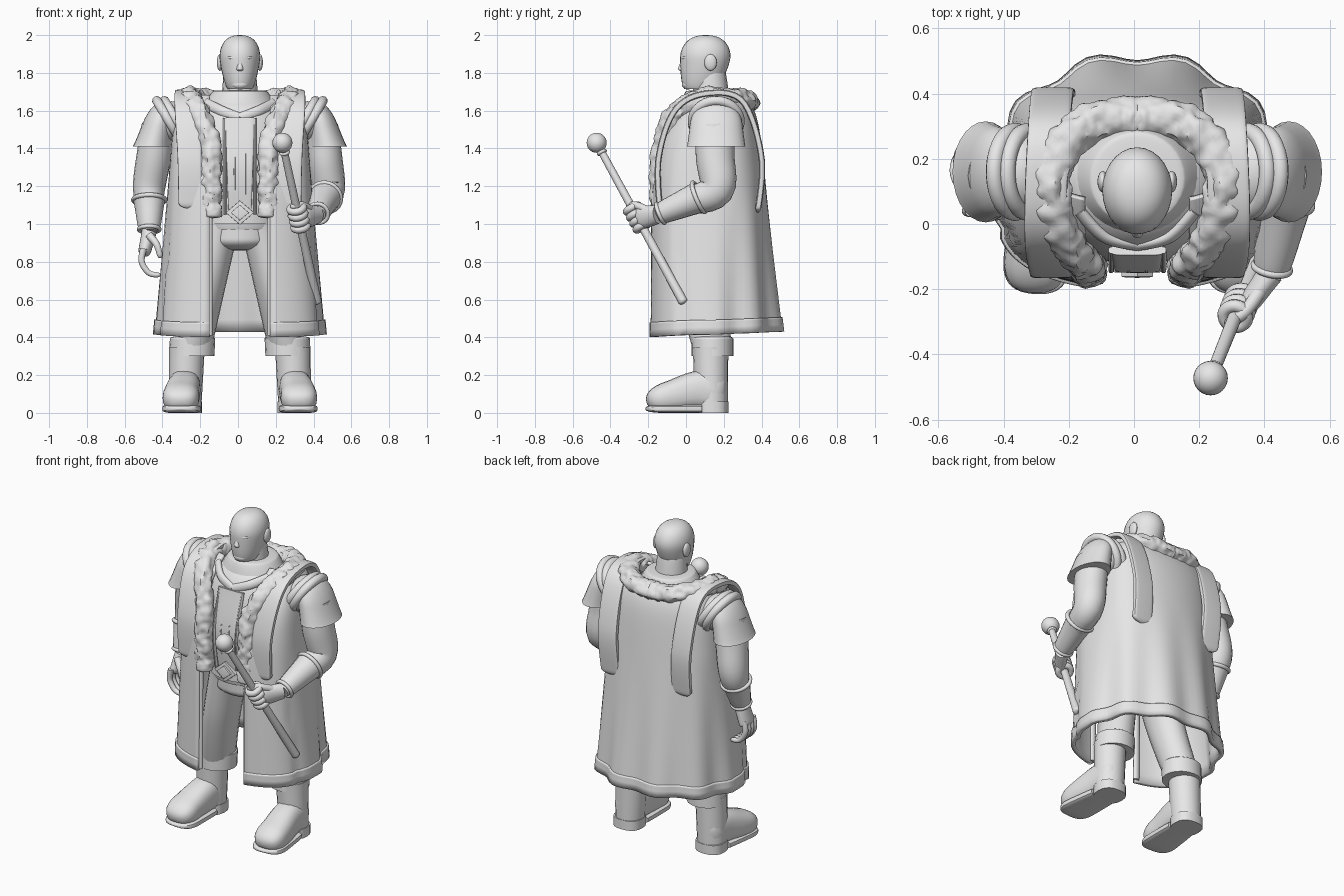
import bpy, bmesh, math
from mathutils import Vector, noise

if "Cube" in bpy.data.objects:
    bpy.data.objects.remove(bpy.data.objects["Cube"])

grey = 0.8
material = bpy.data.materials.new("plain grey")
material.use_nodes = True
material.diffuse_color = (grey, grey, grey, 1)
material.node_tree.nodes["Principled BSDF"].inputs["Base Color"].default_value = (grey, grey, grey, 1)

RIGHT, BACK, UP = Vector((1, 0, 0)), Vector((0, 1, 0)), Vector((0, 0, 1))
BODY_AXIS = 0.01


def finish(name, bm, mirror=False):
    bmesh.ops.recalc_face_normals(bm, faces=bm.faces)
    mesh = bpy.data.meshes.new(name)
    bm.to_mesh(mesh)
    bm.free()
    mesh.materials.append(material)
    obj = bpy.data.objects.new(name, mesh)
    bpy.context.collection.objects.link(obj)
    obj.location.x = BODY_AXIS
    bpy.ops.object.select_all(action="DESELECT")
    obj.select_set(True)
    bpy.context.view_layer.objects.active = obj
    bpy.ops.object.shade_smooth_by_angle(angle=math.radians(40))
    if mirror:
        obj.modifiers.new("Mirror", "MIRROR").use_mirror_merge = False
    return obj


def curve_point(path, t):
    """Point on a smooth curve through the path."""
    last = len(path) - 1
    i = min(int(t * last), last - 1)
    f = t * last - i
    a, b, c, d = (Vector(path[max(0, min(last, i + k))]) for k in (-1, 0, 1, 2))
    return b + (c - a + (2*a - 5*b + 4*c - d + (3*(b - c) + d - a) * f) * f) * f / 2


def power(value, exponent):
    return math.copysign(abs(value) ** exponent, value)


def skin(bm, rings, wrap):
    for a, b in zip(rings, rings[1:]):
        for k in range(len(a) if wrap else len(a) - 1):
            j = (k + 1) % len(a)
            bm.faces.new((a[k], a[j], b[j], b[k]))


def sweep(name, path, start, end=None, flat=1, end_flat=None, bulge=0, tip=0, butt=0, sharp=0.5,
          box=1, side=RIGHT, level=False, rough=0, segments=20, samples=32, mirror=False):
    """Tapered section along a path; tip and butt are the rounded shares of its ends."""
    end = start if end is None else end
    end_flat = flat if end_flat is None else end_flat
    ts = [(1 - math.cos(math.pi * i / samples)) / 2 for i in range(samples + 1)]
    points = [curve_point(path, t) for t in ts]
    bm, rings = bmesh.new(), []
    for i, (t, p) in enumerate(zip(ts, points)):
        u, v = RIGHT, BACK
        if not level:
            along = (points[min(i + 1, samples)] - points[max(i - 1, 0)]).normalized()
            u = (side - side.dot(along) * along).normalized()
            v = along.cross(u)
        r = start + (end - start) * t + bulge * math.sin(math.pi * t)
        for share, reach in ((tip, t), (butt, 1 - t)):
            if share and reach > 1 - share:
                r *= max(1 - ((reach - 1) / share + 1) ** 2, 0.001) ** sharp
        depth = r * (flat + (end_flat - flat) * t)
        ring = []
        for k in range(segments):
            angle = math.tau * k / segments
            off = u * r * power(math.cos(angle), box) + v * depth * power(math.sin(angle), box)
            co = p + off
            if rough:
                co += off.normalized() * rough * (noise.noise(co * 24) + noise.noise(co * 45) / 2)
            ring.append(bm.verts.new(co))
        rings.append(ring)
    skin(bm, rings, True)
    bm.faces.new(rings[0])
    bm.faces.new(rings[-1])
    finish(name, bm, mirror)


def ball(name, centre, size, mirror=False):
    bm = bmesh.new()
    bmesh.ops.create_uvsphere(bm, u_segments=24, v_segments=14, radius=1)
    for v in bm.verts:
        v.co = Vector(c + s * q for c, s, q in zip(centre, size, v.co))
    finish(name, bm, mirror)


def hoop(name, centre, axis, radius, thick, mirror=False):
    """Ring of round section about an axis."""
    u = axis.orthogonal().normalized()
    v = axis.normalized().cross(u)
    bm, rings = bmesh.new(), []
    for i in range(33):
        a = math.tau * i / 32
        out = u * math.cos(a) + v * math.sin(a)
        rings.append([bm.verts.new(Vector(centre) + out * (radius + thick * math.cos(b))
                                   + axis.normalized() * thick * math.sin(b))
                      for b in (math.tau * k / 10 for k in range(10))])
    skin(bm, rings, True)
    bmesh.ops.remove_doubles(bm, verts=bm.verts, dist=0.0001)
    finish(name, bm, mirror)


def cloth(name, top, grow, thick, rows):
    """Open-fronted coat shell from the hem up to a share of its full height."""
    bm, grid, columns, gap = bmesh.new(), [], 64, 0.16
    for i in range(rows + 1):
        h = top * math.sin(math.pi / 2 * i / rows)
        width = 0.425 - 0.09 * h - 0.12 * h ** 20
        front = 0.3 * h ** 8 - 0.19
        back = 0.5 - 0.14 * h - 0.1 * h ** 20
        loose = max(0, 1 - 1.5 * h)
        opening = math.asin(gap / width)
        row = []
        for k in range(columns + 1):
            a = opening + (math.tau - 2 * opening) * k / columns
            c = math.cos(a)
            y = (front + back) / 2 - (back - front) / 2 * power(c, 0.5 if c > 0 else 0.6 + 0.4 * loose)
            fold = grow - (0.04 * loose * math.cos(10 * a) if c < 0.3 else 0)
            z = 0.4 + 1.3 * h + 0.015 * loose * (1 - c)
            row.append(bm.verts.new((width * fold * math.sin(a), 0.1 + (y - 0.1) * fold, z)))
        grid.append(row)
    skin(bm, grid, False)
    solid = finish(name, bm).modifiers.new("Thickness", "SOLIDIFY")
    solid.thickness, solid.offset = thick, 0


def arm(name, shoulder, elbow, wrist, knuckles):
    """Arm with a rimmed bracer and a palm."""
    shoulder, elbow, wrist = Vector(shoulder), Vector(elbow), Vector(wrist)
    sweep(name, [shoulder, shoulder.lerp(elbow, 0.5), elbow, elbow.lerp(wrist, 0.5), wrist],
          start=0.09, end=0.042, flat=1.15, end_flat=1, bulge=0.02)
    cuff, hem = elbow.lerp(wrist, 0.3), elbow.lerp(wrist, 0.95)
    sweep(name + "_bracer", [cuff, hem], start=0.086, end=0.056)
    hoop(name + "_bracer_rim", cuff, wrist - elbow, 0.084, 0.012)
    hoop(name + "_bracer_rim", hem, wrist - elbow, 0.055, 0.011)
    sweep(name + "_palm", [wrist, knuckles], start=0.04, end=0.032, flat=1.2, end_flat=2, tip=0.3)


# Head and face
sweep("head", [(0, 0.075, 1.715), (0, 0.1, 1.86), (0, 0.105, 2)], start=0.065, end=0.105,
      flat=1.3, end_flat=1.2, bulge=0.02, tip=0.45, level=True, segments=28)
sweep("neck", [(0, 0.14, 1.58), (0, 0.125, 1.8)], start=0.105, end=0.085, level=True)
sweep("nose", [(0, -0.01, 1.87), (0, -0.028, 1.81)], start=0.01, end=0.021, tip=0.25, segments=12)
sweep("brow", [(0, -0.014, 1.867), (0.045, -0.008, 1.88), (0.08, 0.03, 1.88)], start=0.011, end=0.007,
      flat=1.3, side=UP, mirror=True)
ball("eye", (0.037, -0.002, 1.856), (0.018, 0.011, 0.008), mirror=True)
for z in (1.766, 1.781):
    ball("lip", (0, -0.006, z), (0.032, 0.015, 0.007))
ball("chin", (0, 0.01, 1.738), (0.045, 0.032, 0.026))
ball("ear", (0.106, 0.13, 1.855), (0.016, 0.033, 0.044), mirror=True)

# Tunic, collar, belt and diamond buckle
sweep("torso", [(0, 0.06, 0.97), (0, 0.1, 1.3), (0, 0.13, 1.68)], start=0.21, end=0.25, flat=0.8,
      bulge=0.05, tip=0.35, sharp=0.35, level=True, segments=32)
sweep("collar", [(0, 0.14, 1.58), (0, 0.14, 1.71)], start=0.23, end=0.135, flat=0.8, end_flat=1,
      tip=0.1, level=True, segments=32)
sweep("neckline", [(0.18, 0.04, 1.64), (0.1, -0.04, 1.6), (0, -0.065, 1.56)], start=0.018,
      flat=1.5, side=BACK, mirror=True)
sweep("tunic_panel", [(0, -0.115, 1.05), (0, -0.135, 1.3), (0, -0.08, 1.56)], start=0.06, end=0.08,
      flat=0.2, box=0.4)
for x in (0.028, 0.08):
    sweep("tunic_seam", [(x, -0.115, 1.05), (x, -0.14, 1.3), (x, -0.08, 1.56)], start=0.009,
          flat=1.2, segments=10, mirror=True)
sweep("belt", [(0, 0.06, 1), (0, 0.06, 1.05)], start=0.22, flat=0.86, level=True, segments=32)
sweep("hips", [(0, 0.06, 0.86), (0, 0.06, 1.02)], start=0.19, end=0.2, flat=0.82, butt=0.4, level=True)
for size, y in ((0.075, -0.15), (0.048, -0.165)):
    sweep("buckle", [(0, -0.1, 1.06), (0, y, 1.06)], start=size, flat=0.85, segments=4, tip=0.1)

# Long open coat with hem and front edging
cloth("coat", top=0.98, grow=1, thick=0.02, rows=30)
cloth("coat_hem", top=0.06, grow=1.015, thick=0.026, rows=3)
sweep("coat_edging", [(0.165, -0.16, 1.05), (0.165, -0.165, 0.41)], start=0.02, flat=0.7, mirror=True)

# Fur trim up both lapels and around the neck
sweep("fur_trim", [(0.155, -0.13, 1.03), (0.155, -0.135, 1.23), (0.16, -0.12, 1.42), (0.215, -0.06, 1.57),
                   (0.26, 0.06, 1.655), (0.25, 0.2, 1.67), (0.14, 0.31, 1.655), (-0.01, 0.325, 1.64)],
      start=0.06, flat=0.9, butt=0.02, side=RIGHT + BACK, rough=0.014, segments=28, samples=150, mirror=True)

# Bands over the shoulders, pointed at both ends
sweep("shoulder_band", [(0.26, -0.14, 1.08), (0.265, -0.145, 1.35), (0.28, -0.06, 1.6), (0.28, 0.1, 1.69),
                        (0.27, 0.3, 1.65), (0.26, 0.4, 1.35), (0.25, 0.38, 1.06)],
      start=0.065, flat=0.25, tip=0.03, butt=0.03, sharp=0.8, box=0.35, samples=60, mirror=True)

# Layered shoulder guards
ball("shoulder", (0.36, 0.16, 1.54), (0.1, 0.13, 0.11), mirror=True)
sweep("shoulder_guard", [(0.465, 0.16, 1.41), (0.4, 0.16, 1.65)], start=0.102, end=0.065, flat=1.52,
      end_flat=1.8, tip=0.5, level=True, segments=28, mirror=True)
for x in (0.335, 0.375):
    hoop("guard_ridge", (x, 0.16, 1.545), RIGHT - UP * 0.6, 0.125, 0.026, mirror=True)

# Right arm hangs with curled fingers
arm("right_arm", (-0.43, 0.15, 1.52), (-0.48, 0.19, 1.2), (-0.48, 0.11, 0.96), (-0.51, 0.09, 0.83))
for i in range(4):
    y = 0.03 * i + 0.04
    sweep("right_finger", [(-0.51, y, 0.87), (-0.52, y, 0.8), (-0.48, y, 0.74), (-0.42, y, 0.73)],
          start=0.019, end=0.014, tip=0.15, side=BACK, segments=10)
sweep("right_thumb", [(-0.48, 0.06, 0.94), (-0.44, 0.03, 0.89), (-0.42, 0.03, 0.82)],
      start=0.022, end=0.015, tip=0.2, side=BACK, segments=10)

# Staff with a round knob, gripped by the left hand
knob, foot = Vector((0.225, -0.473, 1.43)), Vector((0.41, -0.01, 0.58))
shaft = foot - knob
sweep("staff", [knob, foot], start=0.019, end=0.025, tip=0.02)
ball("staff_knob", knob, (0.053, 0.053, 0.053))
hoop("staff_collar", knob + shaft * 0.06, shaft, 0.02, 0.009)
arm("left_arm", (0.43, 0.15, 1.52), (0.47, 0.16, 1.18), (0.41, -0.15, 1.05), (0.33, -0.26, 1.03))
for i in range(4):
    hoop("left_finger", knob + shaft * (0.41 + 0.037 * i), shaft, 0.036, 0.02)
sweep("left_thumb", [(0.38, -0.2, 1.07), (0.33, -0.27, 1.1), (0.27, -0.31, 1.09)],
      start=0.024, end=0.016, tip=0.2, side=UP, segments=10)

# Trousers with turned cuffs
sweep("trouser_leg", [(0.105, 0.06, 1), (0.18, 0.08, 0.66), (0.25, 0.14, 0.34)], start=0.105, end=0.1,
      flat=1.4, end_flat=1.05, level=True, mirror=True)
sweep("trouser_cuff", [(0.255, 0.14, 0.3), (0.25, 0.14, 0.41)], start=0.12, flat=0.92, tip=0.2,
      level=True, mirror=True)

# Boots with soles and heels
sweep("boot_shaft", [(0.28, 0.13, 0.35), (0.29, 0.135, 0.04)], start=0.095, end=0.086, level=True, mirror=True)
sweep("boot_foot", [(0.29, 0.215, 0.11), (0.295, 0.07, 0.12), (0.31, -0.07, 0.09), (0.315, -0.21, 0.06)],
      start=0.08, end=0.102, flat=1.5, end_flat=0.6, tip=0.25, butt=0.2, box=0.8, mirror=True)
sweep("boot_sole", [(0.295, 0.08, 0.022), (0.315, -0.215, 0.022)], start=0.088, end=0.112, flat=0.25,
      end_flat=0.2, tip=0.4, box=0.5, mirror=True)
sweep("boot_heel", [(0.29, 0.14, 0), (0.29, 0.14, 0.06)], start=0.09, flat=0.93, box=0.8, level=True, mirror=True)
